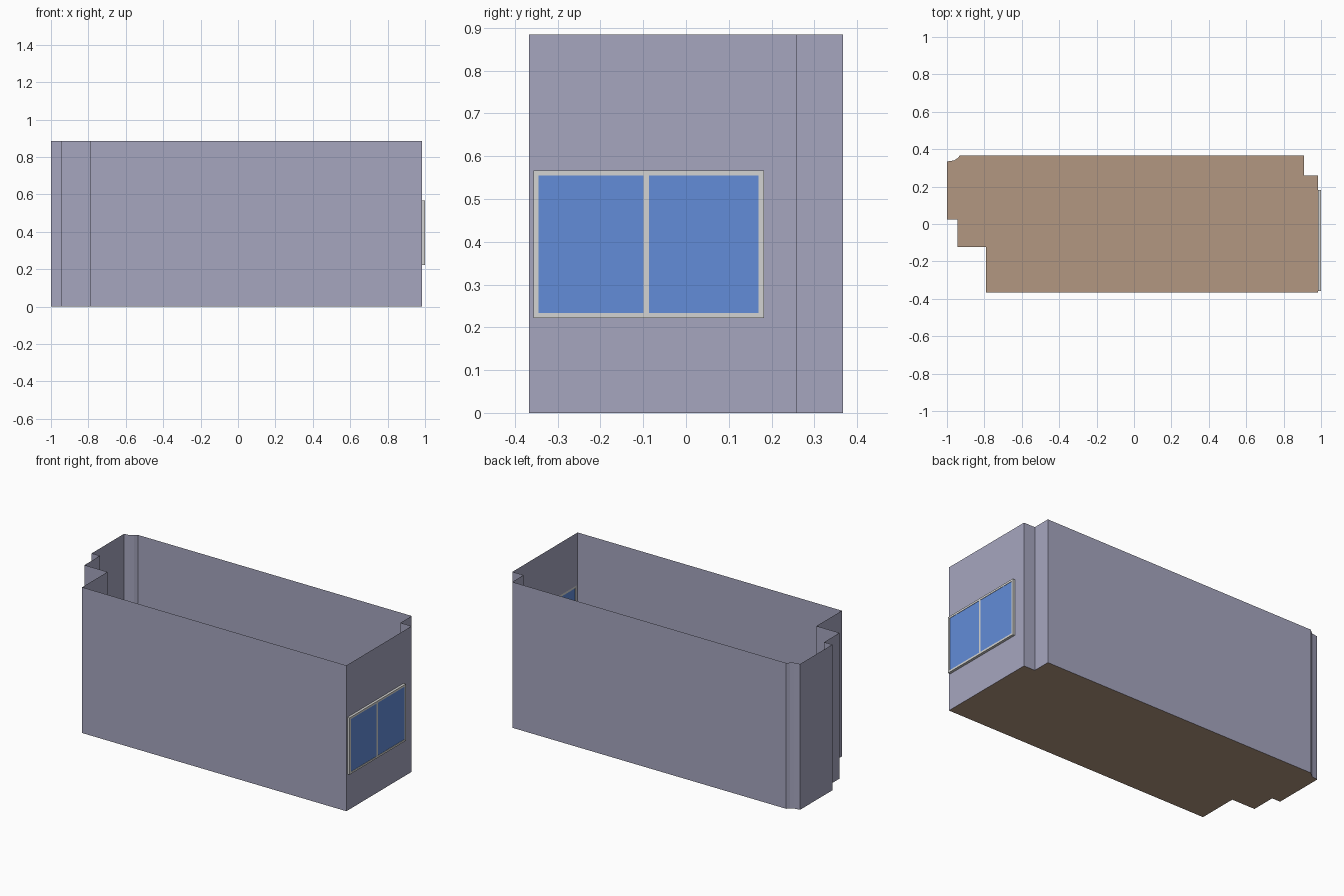
import bpy, bmesh

if "Cube" in bpy.data.objects:
    bpy.data.objects.remove(bpy.data.objects["Cube"])

H = 0.885          # wall height
XR = 0.985         # plane of the wall holding the window
WY, WZ = (-0.357, 0.182), (0.222, 0.567)   # window outer limits


def material(name, rgb):
    lin = [((c / 255 + 0.055) / 1.055) ** 2.4 for c in rgb]
    m = bpy.data.materials.new(name)
    m.diffuse_color = (*lin, 1)
    m.use_nodes = True
    m.node_tree.nodes["Principled BSDF"].inputs["Base Color"].default_value = m.diffuse_color
    return m


WALL = material("wall_grey_violet", (166, 166, 191))
FLOOR = material("floor_brown", (178, 151, 129))
FRAME = material("frame_light_grey", (212, 212, 210))
GLASS = material("glass_blue", (98, 140, 216))


def finish(bm, name, mat):
    me = bpy.data.meshes.new(name)
    bm.to_mesh(me)
    bm.free()
    me.materials.append(mat)
    ob = bpy.data.objects.new(name, me)
    bpy.context.collection.objects.link(ob)
    return ob


def box(bm, xs, ys, zs):
    vs = bmesh.ops.create_cube(bm, size=1)["verts"]
    for v in vs:
        v.co = [r[0] if c < 0 else r[1] for r, c in zip((xs, ys, zs), v.co)]


# Room outline, counter-clockwise, starting at the window wall
outline = [(XR, -0.367), (XR, 0.258), (0.91, 0.258), (0.91, 0.367),
           (-0.93, 0.367), (-0.944, 0.352), (-0.962, 0.34), (-1.0, 0.334),
           (-1.0, 0.025), (-0.945, 0.025), (-0.945, -0.123),
           (-0.79, -0.123), (-0.79, -0.367)]

# Floor sheet
bm = bmesh.new()
bm.faces.new([bm.verts.new((x, y, 0)) for x, y in outline])
finish(bm, "floor", FLOOR)

# Thin walls, all sides except the window wall
bm = bmesh.new()
ring = [(bm.verts.new((x, y, 0)), bm.verts.new((x, y, H))) for x, y in outline]
for a, b in zip(ring[1:], ring[2:] + ring[:1]):
    bm.faces.new((a[0], b[0], b[1], a[1]))

# Window wall: 3 x 3 cells with the middle one left open
ys, zs = (-0.367, *WY, 0.258), (0, *WZ, H)
for i in range(3):
    for j in range(3):
        if (i, j) != (1, 1):
            bm.faces.new([bm.verts.new((XR, ys[i + p], zs[j + q]))
                          for p, q in ((0, 0), (1, 0), (1, 1), (0, 1))])
bmesh.ops.remove_doubles(bm, verts=bm.verts, dist=1e-5)
# Merge the coplanar cells' inner edges where possible
finish(bm, "walls", WALL)

# Window frame: two rails, two stiles and a mullion
T = 0.012
bm = bmesh.new()
X = (XR, 1.0)
for z in (WZ[0], WZ[1] - T):
    box(bm, X, WY, (z, z + T))
inner = (WZ[0] + T, WZ[1] - T)
for y in (WY[0], -0.099, WY[1] - T):
    box(bm, X, (y, y + T), inner)
finish(bm, "window_frame", FRAME)

# Two glass panes
bm = bmesh.new()
for y in ((WY[0] + T, -0.099), (-0.099 + T, WY[1] - T)):
    box(bm, (XR + 0.003, 0.998), y, inner)
finish(bm, "window_glass", GLASS)
